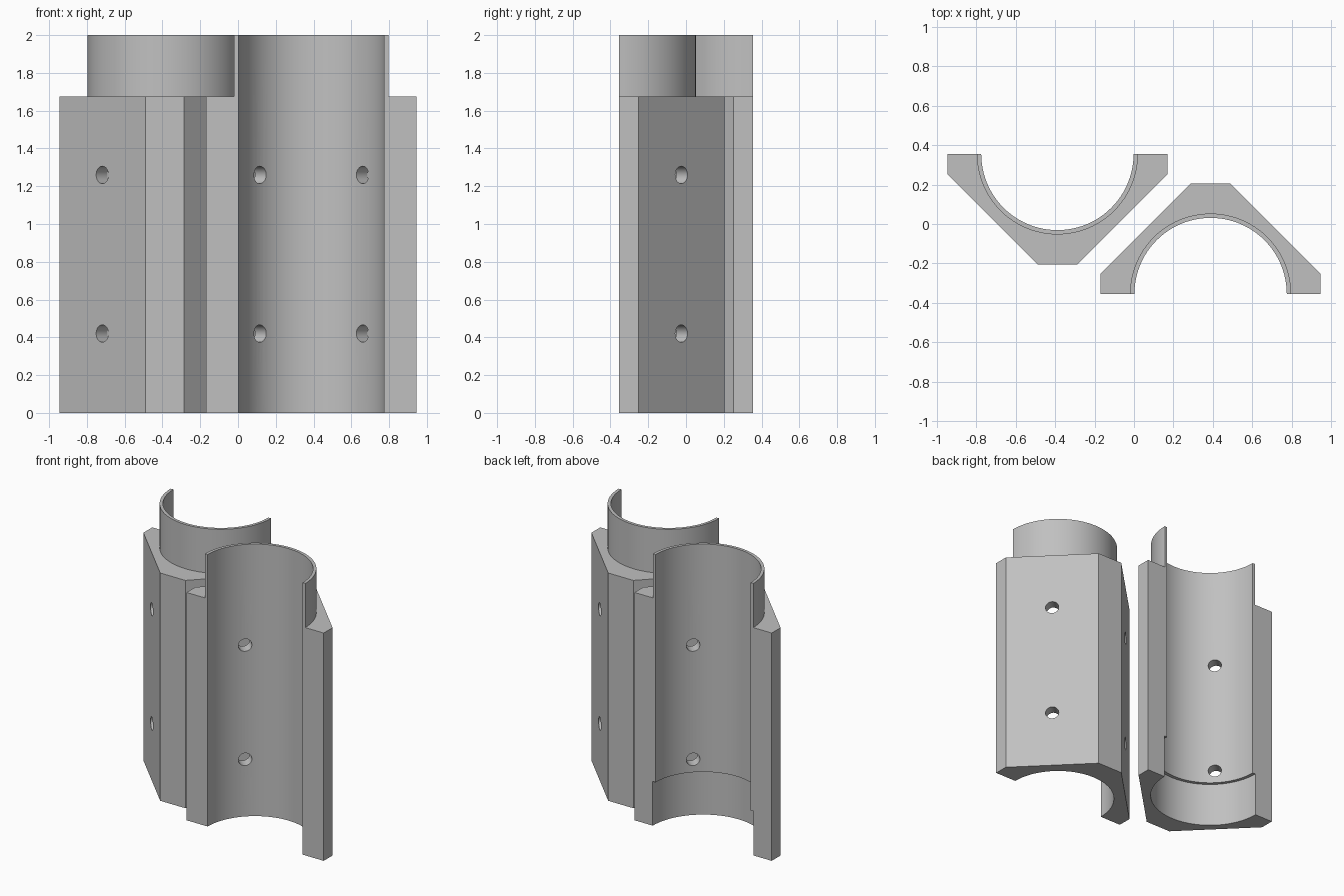
import bpy
import math
from mathutils import Matrix, Vector

cube = bpy.data.objects.get("Cube")
if cube:
    bpy.data.objects.remove(cube, do_unlink=True)

BODY_TOP, TOP = 1.675, 2.0
BORE, LIP = 0.386, 0.408          # bore radius and outer radius of the thin collar
HOLE = 0.046
AXIS_X, SPLIT_Y = 0.388, -0.355   # bore axis of the left half

grey = bpy.data.materials.new("plain grey")
grey.use_nodes = True
colour = (0.53, 0.53, 0.53, 1)
grey.diffuse_color = colour
grey.node_tree.nodes["Principled BSDF"].inputs["Base Color"].default_value = colour


def prism(name, points, z0, z1):
    """Upright prism over a counter-clockwise outline."""
    n = len(points)
    verts = [(x, y, z) for z in (z0, z1) for x, y in points]
    faces = [tuple(reversed(range(n))), tuple(range(n, 2 * n))]
    faces += [(i, (i + 1) % n, (i + 1) % n + n, i + n) for i in range(n)]
    mesh = bpy.data.meshes.new(name)
    mesh.from_pydata(verts, [], faces)
    mesh.materials.append(grey)
    obj = bpy.data.objects.new(name, mesh)
    bpy.context.scene.collection.objects.link(obj)
    return obj


def cylinder(radius, z0, z1, sides=96):
    ring = [(radius * math.cos(math.tau * i / sides),
             radius * math.sin(math.tau * i / sides)) for i in range(sides)]
    return prism("cutter", ring, z0, z1)


def combine(obj, other, operation):
    """Apply a boolean and throw the helper away."""
    other.hide_render = True
    mod = obj.modifiers.new("cut", 'BOOLEAN')
    mod.operation, mod.solver, mod.object = operation, 'EXACT', other
    bpy.ops.object.select_all(action='DESELECT')
    bpy.context.view_layer.objects.active = obj
    obj.select_set(True)
    bpy.ops.object.modifier_apply(modifier=mod.name)
    bpy.data.objects.remove(other, do_unlink=True)


def clamp_half(name, recessed):
    # Chamfered block, running past the split plane until trimmed
    side = [(0.558, -0.1), (0.558, 0.103), (0.102, 0.559)]
    outline = side + [(-x, y) for x, y in reversed(side)]
    half = prism(name, outline, 0, BODY_TOP)

    # Collar on top, then the bore through everything
    combine(half, cylinder(LIP, 1.5, TOP), 'UNION')
    combine(half, cylinder(BORE, -0.1, TOP + 0.1), 'DIFFERENCE')

    # Socket at the foot that receives a collar
    if recessed:
        combine(half, cylinder(LIP + 0.002, -0.1, TOP - BODY_TOP), 'DIFFERENCE')

    # Screw holes square to the sloping sides
    for z in (0.42, 1.26):
        for sx in (-1, 1):
            drill = cylinder(HOLE, 0.1, 0.7, 32)
            aim = Vector((sx, 1, 0)).to_track_quat('Z', 'Y').to_matrix().to_4x4()
            drill.data.transform(Matrix.Translation((0, 0, z)) @ aim)
            combine(half, drill, 'DIFFERENCE')

    # Trim flat at the split plane
    trim = [(-1, -1), (1, -1), (1, 0), (-1, 0)]
    combine(half, prism("trim", trim, -0.5, 2.5), 'DIFFERENCE')
    bpy.ops.object.shade_smooth_by_angle(angle=math.radians(30))
    return half


left_half = clamp_half("left_shell_half", False)
left_half.location = (AXIS_X, SPLIT_Y, 0)

right_half = clamp_half("right_shell_half", True)
right_half.location = (-AXIS_X, -SPLIT_Y, 0)
right_half.rotation_euler.z = math.pi
